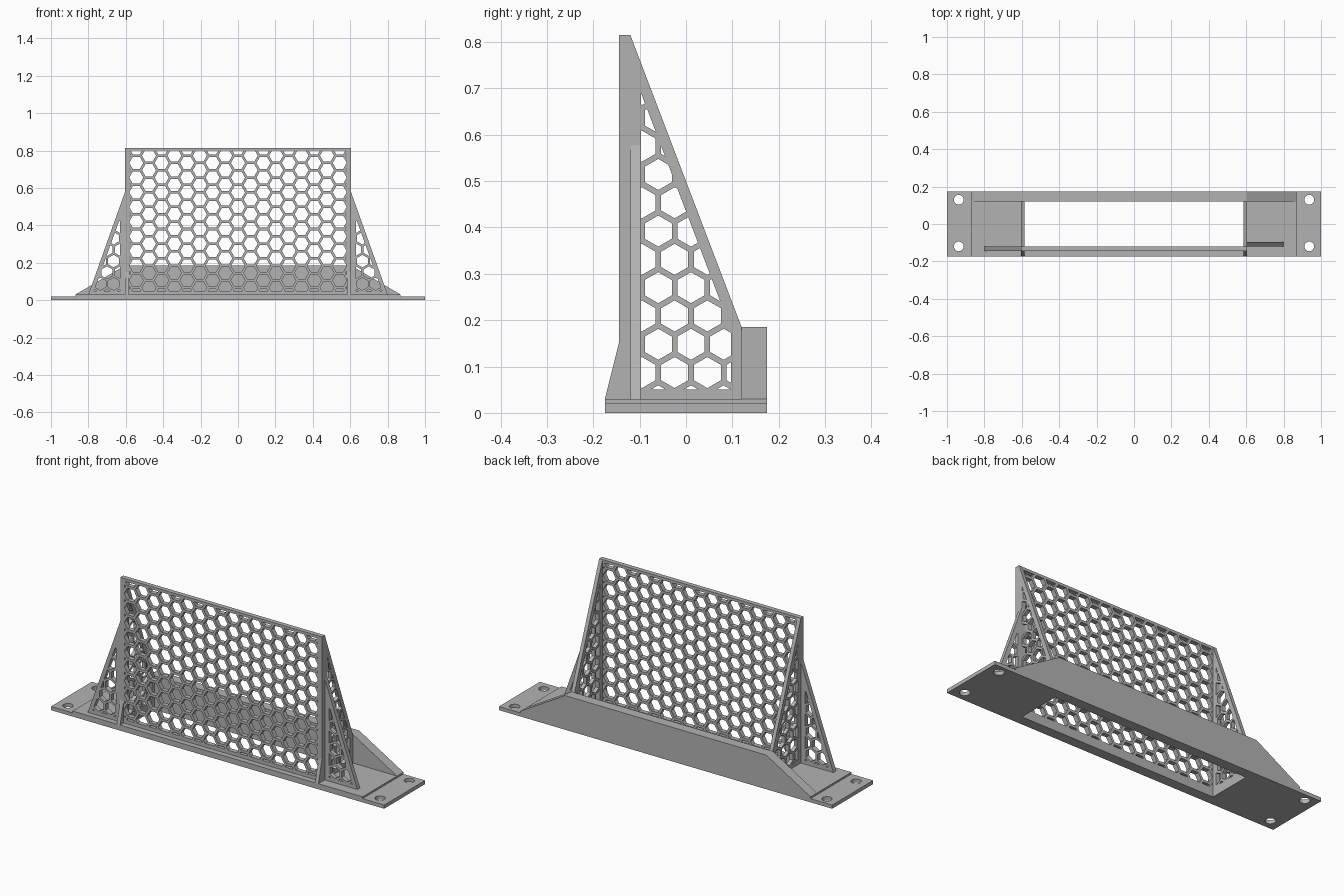
import bpy, bmesh, math
from mathutils import Matrix, Vector

cube = bpy.data.objects.get("Cube")
if cube:
    bpy.data.objects.remove(cube, do_unlink=True)

grey = bpy.data.materials.new("plain_grey")
grey.use_nodes = True
colour = (0.45, 0.45, 0.45, 1)
grey.diffuse_color = colour
grey.node_tree.nodes["Principled BSDF"].inputs["Base Color"].default_value = colour

# Columns give the directions of the sheet's width, height and thickness
FRONT = Matrix(((1, 0, 0), (0, 0, -1), (0, 1, 0)))
SIDE = Matrix(((0, 0, 1), (1, 0, 0), (0, 1, 0)))
FLAT = Matrix.Identity(3)


def sheet(name, plane, outline, holes, low, high):
    """Extrude an outline with holes between two offsets along its world axis."""
    curve = bpy.data.curves.new(name + "_outline", "CURVE")
    curve.dimensions = "2D"
    curve.fill_mode = "BOTH"
    curve.extrude = (high - low) / 2
    for loop in [outline] + holes:
        spline = curve.splines.new("POLY")
        spline.points.add(len(loop) - 1)
        for point, (u, v) in zip(spline.points, loop):
            point.co = (u, v, 0, 1)
        spline.use_cyclic_u = True
    temp = bpy.data.objects.new(name + "_outline", curve)
    bpy.context.scene.collection.objects.link(temp)
    graph = bpy.context.evaluated_depsgraph_get()
    mesh = bpy.data.meshes.new_from_object(temp.evaluated_get(graph))
    bpy.data.objects.remove(temp, do_unlink=True)

    normal = plane.col[2]
    axis = Vector([abs(c) for c in normal])
    bm = bmesh.new()
    bm.from_mesh(mesh)
    bm.transform(Matrix.Translation(axis * (low + high) / 2) @ plane.to_4x4())
    bmesh.ops.remove_doubles(bm, verts=bm.verts, dist=0.00005)
    bmesh.ops.recalc_face_normals(bm, faces=bm.faces)
    for face in bm.faces:
        face.smooth = False
        face.material_index = 0
    bm.to_mesh(mesh)
    bm.free()
    mesh.materials.clear()
    mesh.materials.append(grey)
    mesh.name = name
    part = bpy.data.objects.new(name, mesh)
    bpy.context.scene.collection.objects.link(part)
    return part


def clip(poly, region):
    """Trim a polygon to a convex counter-clockwise region."""
    for a, b in zip(region, region[1:] + region[:1]):
        def inside(p):
            return (b[0] - a[0]) * (p[1] - a[1]) - (b[1] - a[1]) * (p[0] - a[0])
        result = []
        for p, q in zip(poly, poly[1:] + poly[:1]):
            dp, dq = inside(p), inside(q)
            if dp >= 0:
                result.append(p)
            if dp * dq < 0:
                t = dp / (dp - dq)
                result.append((p[0] + t * (q[0] - p[0]), p[1] + t * (q[1] - p[1])))
        poly = result
        if len(poly) < 3:
            return []
    return poly


def area(poly):
    return abs(sum(p[0] * q[1] - q[0] * p[1]
                   for p, q in zip(poly, poly[1:] + poly[:1]))) / 2


def ring(u, v, radius, sides, turn=0):
    return [(u + radius * math.cos(turn + math.tau * i / sides),
             v + radius * math.sin(turn + math.tau * i / sides)) for i in range(sides)]


def honeycomb(region, origin, pitch, radius, upright):
    """Hexagonal holes trimmed to a region; upright hexagons have a point on top."""
    holes = []
    step = pitch * math.sqrt(3) / 2
    for row in range(-14, 15):
        for n in range(-18, 19):
            along, across = (n + (row % 2) / 2) * pitch, row * step
            du, dv = (along, across) if upright else (across, along)
            turn = math.pi / 6 if upright else 0
            cell = clip(ring(origin[0] + du, origin[1] + dv, radius, 6, turn), region)
            if cell and area(cell) > 0.00004:
                holes.append(cell)
    return holes


def box(u, v0, v1):
    return [(-u, v0), (u, v0), (u, v1), (-u, v1)]


# Base plate with bolt holes, and the raised pad on it
opening = box(0.585, -0.12, 0.12)
bolts = [ring(x, y, 0.026, 24) for x in (-0.937, 0.937) for y in (-0.12, 0.13)]
sheet("base_plate", FLAT, box(1, -0.175, 0.175), [opening] + bolts, 0, 0.02)
sheet("raised_pad", FLAT, box(0.87, -0.175, 0.175), [opening], 0.02, 0.03)

# Solid rear wall with sloping ends
sheet("rear_wall", FRONT, [(-0.87, 0.03), (0.87, 0.03), (0.605, 0.185), (-0.605, 0.185)],
      [], 0.12, 0.175)

# Perforated front screen
sheet("front_screen", FRONT, box(0.585, 0.03, 0.815),
      honeycomb(box(0.58, 0.05, 0.8), (0, 0.42), 0.0785, 0.0375, False), -0.145, -0.12)

# Perforated side walls
wall = [(-0.175, 0.03), (0.12, 0.03), (0.12, 0.185), (-0.12, 0.815),
        (-0.145, 0.815), (-0.145, 0.15)]
window = [(-0.097, 0.05), (0.097, 0.05), (0.097, 0.18), (-0.097, 0.69)]
cells = honeycomb(window, (-0.095, 0.087), 0.0705, 0.0335, True)
for name, x in (("left", 0.595), ("right", -0.595)):
    sheet(name + "_side_wall", SIDE, wall, cells, x - 0.01, x + 0.01)

# Perforated outer braces, one set slightly further back than the other
brace = [(0.605, 0.03), (0.8, 0.03), (0.605, 0.577)]
gap = [(0.63, 0.05), (0.77, 0.05), (0.63, 0.44)]
gaps = honeycomb(gap, (0.665, 0.087), 0.0705, 0.0335, True)


def mirrored(loop):
    return [(-u, v) for u, v in reversed(loop)]


sheet("left_brace", FRONT, brace, gaps, -0.12, -0.097)
sheet("right_brace", FRONT, mirrored(brace), [mirrored(g) for g in gaps], -0.145, -0.12)
